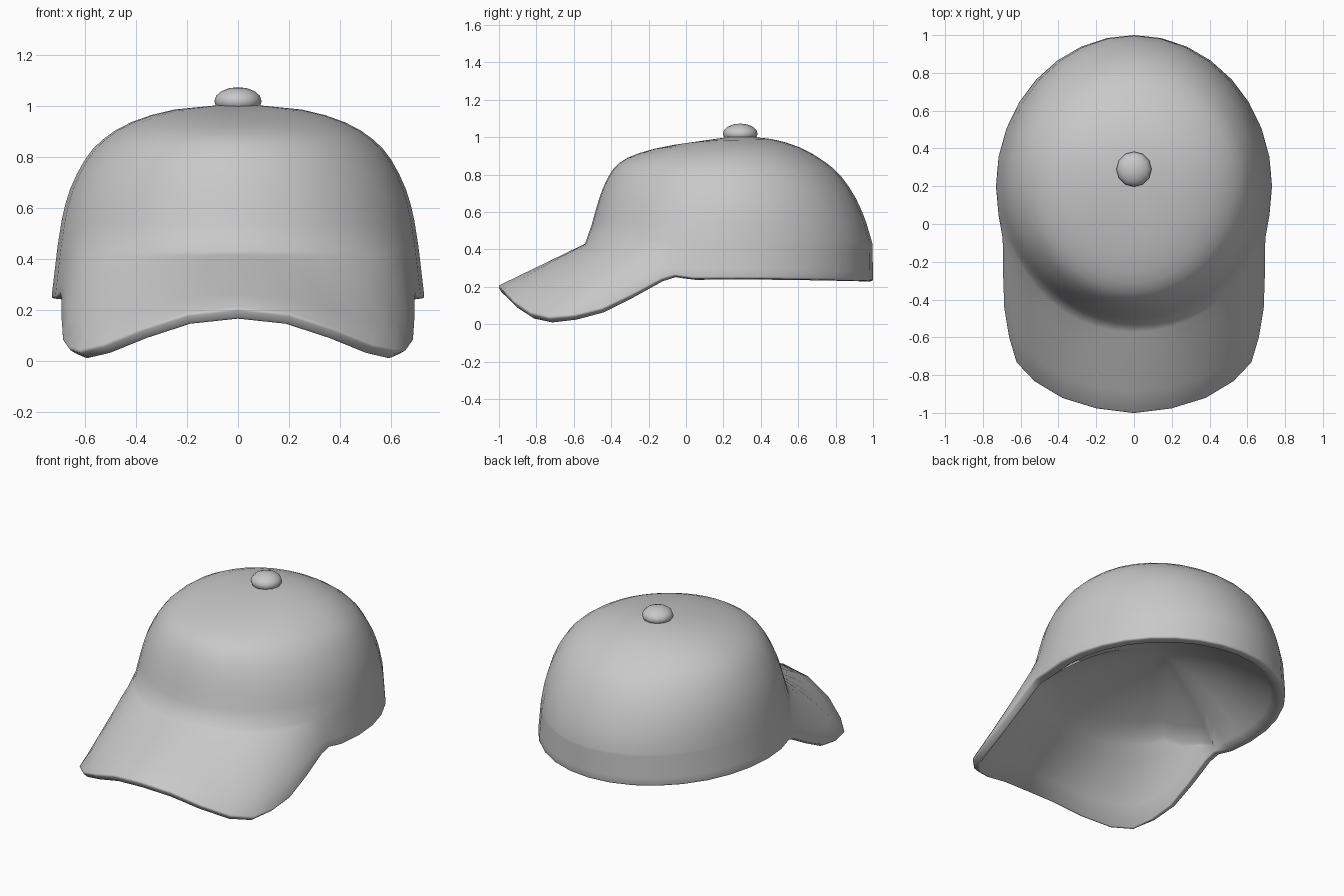
import bpy, bmesh, math
from mathutils import Vector

if "Cube" in bpy.data.objects:
    bpy.data.objects.remove(bpy.data.objects["Cube"])

grey = bpy.data.materials.new("light grey cloth")
grey.diffuse_color = (0.58, 0.58, 0.58, 1)
grey.use_nodes = True
grey.node_tree.nodes["Principled BSDF"].inputs["Base Color"].default_value = grey.diffuse_color

# Crown rings, seam to top: front y, z / side x, z / back y, z / centre y
KEYS = [
    (-.54, .43, .708, .45, .997, .43, .20),
    (-.505, .53, .692, .55, .965, .54, .21),
    (-.465, .67, .66, .67, .91, .67, .22),
    (-.42, .78, .60, .79, .83, .79, .23),
    (-.36, .86, .53, .868, .74, .87, .24),
    (-.25, .915, .42, .935, .61, .945, .25),
    (-.06, .96, .25, .985, .46, .99, .27),
    (.29, 1.01, 0, 1.01, .29, 1.01, .29),
]
# Outer edge of the brim, from the middle to where it meets the rim
BRIM = [
    (0, -1.005, .205), (.20, -.98, .183), (.38, -.925, .123), (.53, -.835, .06),
    (.625, -.735, .035), (.665, -.60, .045), (.69, -.45, .08),
    (.695, -.29, .155), (.695, -.13, .24), (.70, -.06, .26),
]
THICK = .05
CEILING = Vector((0, .22, .58))

# Insert a smooth ring between each pair of key rings
RINGS = []
for i in range(len(KEYS) - 1):
    RINGS.append(KEYS[i])
    if 0 < i < len(KEYS) - 2:
        RINGS.append(tuple((9 * (b + c) - a - d) / 16 for a, b, c, d in
                           zip(KEYS[i - 1], KEYS[i], KEYS[i + 1], KEYS[i + 2])))

# Column angles from the front: fine over the brim, coarser behind
half = [7.5 * i for i in range(10)] + [67.5 + 11.25 * i for i in range(1, 11)]
columns = [(a, i, 1) for i, a in enumerate(half)]
columns += [(360 - half[i], i, -1) for i in range(len(half) - 2, 0, -1)]


def ring_point(ring, angle):
    fy, fz, sx, sz, by, bz, cy = ring
    s, c = math.sin(math.radians(angle)), math.cos(math.radians(angle))
    y = cy + c * (fy - cy) if c > 0 else cy - c * (by - cy)
    z = sz + ((fz if c > 0 else bz) - sz) * c * c
    return Vector((sx * s, y, z))


def edge_point(angle, i, side):
    if i < len(BRIM):
        x, y, z = BRIM[i]
        return Vector((x * side, y, z))
    s, c = math.sin(math.radians(angle)), math.cos(math.radians(angle))
    return Vector((.732 * s, .20 - .80 * c, .23 + .015 * s * s))


def lower_point(col, t):
    # Run from edge to seam, arched a little at the brim's shoulders
    angle, i, side = col
    p = edge_point(*col).lerp(ring_point(RINGS[0], angle), t)
    k = math.sin(math.pi * t) * (math.sin(math.pi * i / 9) if i < 9 else 0)
    return p + Vector((.025 * k * side, 0, .015 * k))


def lining_point(start, r):
    # Shallow domed lining between a starting edge and the ceiling
    p = CEILING.lerp(start, r)
    p.z = start.z + (CEILING.z - start.z) * (1 - r ** 1.8)
    return p


def join(bm, lo, hi):
    for j in range(len(lo)):
        k = (j + 1) % len(lo)
        bm.faces.new((lo[j], lo[k], hi[k], hi[j]))


def cap_end(bm, ring, co):
    tip = bm.verts.new(co)
    for j in range(len(ring)):
        bm.faces.new((ring[j], ring[(j + 1) % len(ring)], tip))


# Outer cloth: brim and crown in one surface
bm = bmesh.new()
T = (0, .25, .5, .75, .93, 1)
outer = [[bm.verts.new(lower_point(c, t)) for c in columns] for t in T]
outer += [[bm.verts.new(ring_point(r, c[0])) for c in columns]
          for r in RINGS[1:]]
for lo, hi in zip(outer, outer[1:]):
    join(bm, lo, hi)
cap_end(bm, outer[-1], (0, .29, 1.01))
bm.normal_update()

# Underside of the brim, running into the lining of the crown
reach = {7: .8, 8: .55, 9: .3}
normals = [[v.normal.copy() for v in row] for row in outer[:len(T)]]
inner = []
for row, t in enumerate(T):
    ring = []
    for j, col in enumerate(columns):
        if col[1] < len(BRIM):
            p = lower_point(col, t * reach.get(col[1], 1)) - normals[row][j] * THICK
        else:
            rim = edge_point(*col) - normals[0][j] * THICK
            p = lining_point(rim, 1 - .2 * t)
        ring.append(bm.verts.new(p))
    inner.append(ring)
starts = [v.co.copy() for v in inner[-1]]
rims = [v.co.copy() for v in inner[0]]
for k in range(1, 7):
    ring = []
    for j, col in enumerate(columns):
        front = col[1] < len(BRIM)
        r = (1 if front else .8) * (1 - k / 7)
        ring.append(bm.verts.new(lining_point((starts if front else rims)[j], r)))
    inner.append(ring)
for lo, hi in zip(inner, inner[1:]):
    join(bm, hi, lo)
cap_end(bm, inner[-1][::-1], CEILING)
join(bm, inner[0], outer[0])
bmesh.ops.recalc_face_normals(bm, faces=bm.faces)
for f in bm.faces:
    f.smooth = True

mesh = bpy.data.meshes.new("crown_and_brim")
bm.to_mesh(mesh)
bm.free()
cap = bpy.data.objects.new("crown_and_brim", mesh)
bpy.context.collection.objects.link(cap)
mesh.materials.append(grey)

# Softened rim
bevel = cap.modifiers.new("soft_rim", 'BEVEL')
bevel.width = .01
bevel.segments = 2
bevel.limit_method = 'ANGLE'
bevel.angle_limit = math.radians(60)

# Button on top
bpy.ops.mesh.primitive_uv_sphere_add(segments=12, ring_count=8, radius=1,
                                     location=(0, .29, 1.018))
button = bpy.context.object
button.name = "top_button"
button.scale = (.093, .093, .055)
bpy.ops.object.shade_smooth()
button.data.materials.append(grey)
